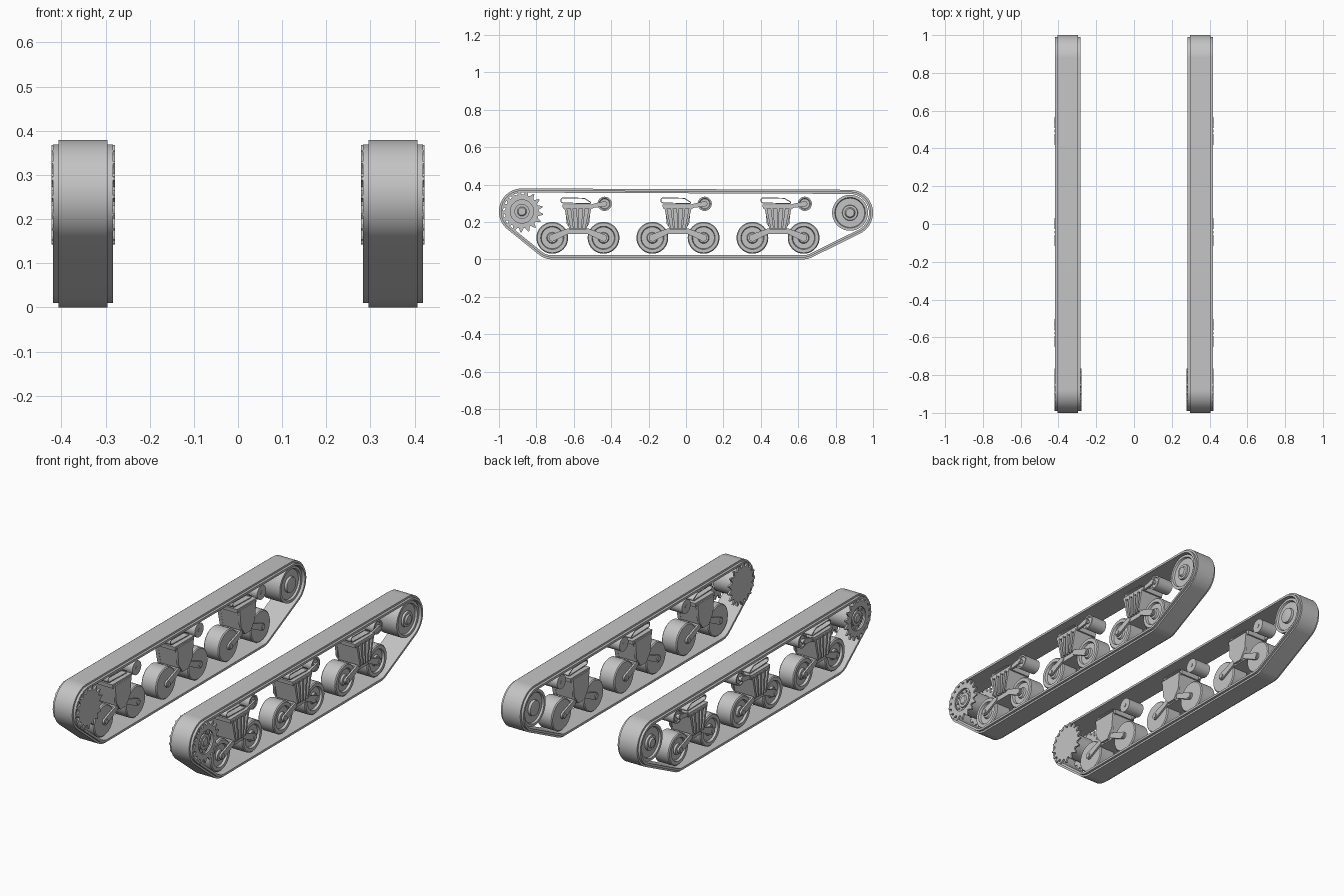
import bpy, bmesh
from math import sin, cos, pi, tau

if "Cube" in bpy.data.objects:
    bpy.data.objects.remove(bpy.data.objects["Cube"], do_unlink=True)

steel = bpy.data.materials.new("grey_steel")
steel.use_nodes = True
GREY = (0.55, 0.55, 0.55, 1)
steel.diffuse_color = GREY
steel.node_tree.nodes["Principled BSDF"].inputs["Base Color"].default_value = GREY

MID = 0.351  # x of the track centre line
parts = []


def loft(name, loops, cyclic=False):
    """Skin equal-length loops of points, capped or closed, and mirror the part across x."""
    bm = bmesh.new()
    rings = [[bm.verts.new(p) for p in loop] for loop in loops]
    n = len(rings[0])
    pairs = list(zip(rings, rings[1:]))
    if cyclic:
        pairs.append((rings[-1], rings[0]))
    else:
        bm.faces.new(rings[0])
        bm.faces.new(rings[-1])
    for a, b in pairs:
        for i in range(n):
            j = (i + 1) % n
            bm.faces.new((a[i], a[j], b[j], b[i]))
    bmesh.ops.recalc_face_normals(bm, faces=bm.faces)
    mesh = bpy.data.meshes.new(name)
    bm.to_mesh(mesh)
    bm.free()
    mesh.materials.append(steel)
    ob = bpy.data.objects.new(name, mesh)
    bpy.context.collection.objects.link(ob)
    ob.modifiers.new("both_sides", 'MIRROR')
    parts.append(ob)
    return ob


def at(x, pts):
    return [(MID + x, y, z) for y, z in pts]


def prism(name, pts, x0, x1):
    return loft(name, [at(x0, pts), at(x1, pts)])


def circle(y, z, r, n=32):
    return [(y + r * cos(tau * i / n), z + r * sin(tau * i / n)) for i in range(n)]


def lathe(name, y, z, profile, n=32):
    return loft(name, [at(x, circle(y, z, r, n)) for x, r in profile])


def wrap(circles, grow=0, n=32):
    """Outline of a band stretched round circles given as (y, z, radius)."""
    pts = []
    for i in range(n):
        c, s = cos(tau * i / n), sin(tau * i / n)
        y, z, r = max(circles, key=lambda k: k[0] * c + k[1] * s + k[2])
        pts.append((y + (r + grow) * c, z + (r + grow) * s))
    return pts


def gear(y, z, root, tip, teeth):
    pts = []
    for i in range(teeth):
        for k, r in ((0, root), (0.25, root), (0.55, tip), (0.7, tip)):
            a = tau * (i + k) / teeth
            pts.append((y + r * cos(a), z + r * sin(a)))
    return pts


# Track belt: narrow outer pad on a wider inner band
FRONT, REAR, WHEEL_Z = (-0.877, 0.256), (0.877, 0.249), 0.115
route = [(*FRONT, 0.123), (*REAR, 0.123),
         (-0.715, WHEEL_Z, WHEEL_Z), (0.625, WHEEL_Z, WHEEL_Z)]
section = [(-0.055, 0), (0.055, 0), (0.055, -0.01), (0.068, -0.01),
           (0.068, -0.022), (-0.068, -0.022), (-0.068, -0.01), (-0.055, -0.01)]
loft("track_belt", [at(x, wrap(route, g, 144)) for x, g in section], cyclic=True)

# Drive sprocket: toothed plates on a drum, open ring and hub on the outside
teeth = 17
cog = gear(*FRONT, 0.09, 0.113, teeth)
bore = circle(*FRONT, 0.062, len(cog))
prism("sprocket_inner_plate", cog, -0.073, -0.063)
loft("sprocket_outer_ring", [at(0.062, cog), at(0.071, cog),
                             at(0.071, bore), at(0.062, bore)], cyclic=True)
lathe("sprocket_drum", *FRONT, [(-0.065, 0.066), (0.055, 0.066)])
lathe("sprocket_hub", *FRONT, [(0.05, 0.04), (0.064, 0.04), (0.064, 0.025),
                               (0.069, 0.02)])
for y, z in circle(*FRONT, 0.052, 10):
    lathe("sprocket_bolt", y, z, [(0.05, 0.005), (0.061, 0.005)], 6)

# Rear idler wheel with recessed web and stepped hub
lathe("idler_wheel", *REAR, [
    (-0.062, 0.02), (-0.058, 0.04), (-0.045, 0.042), (-0.045, 0.078), (-0.055, 0.082),
    (-0.055, 0.096), (0.055, 0.096), (0.055, 0.082), (0.045, 0.078), (0.045, 0.042),
    (0.056, 0.04), (0.056, 0.028), (0.064, 0.022)], 40)


def road_wheel(y):
    lathe("road_wheel", y, WHEEL_Z, [
        (-0.046, 0.062), (-0.046, 0.08), (-0.041, 0.085), (0.041, 0.085), (0.046, 0.08),
        (0.046, 0.062), (0.034, 0.058), (0.034, 0.03), (0.044, 0.026)], 40)
    lathe("wheel_axle", y, WHEEL_Z, [(-0.064, 0.013), (0.064, 0.013)], 16)


def bogie(y):
    # Spring housing with ribs outside and a pointed plate inside
    def shape(top, low, z_top, z_low):
        return [(y - top, z_top), (y + top, z_top), (y + low, z_low), (y - low, z_low)]

    prism("bogie_housing", shape(0.074, 0.046, 0.282, 0.165), -0.055, 0.052)
    prism("housing_cap", shape(0.084, 0.08, 0.294, 0.272), -0.06, 0.066)
    for f in (-1, -0.5, 0, 0.5, 1):
        top, low = y + f * 0.067, y + f * 0.041
        prism("housing_rib", [(top - 0.007, 0.28), (top + 0.007, 0.28),
                              (low + 0.005, 0.16), (low - 0.005, 0.16)], 0.05, 0.07)
    prism("housing_inner_plate", [(y - 0.07, 0.285), (y + 0.07, 0.285), (y + 0.06, 0.19),
                                  (y + 0.025, 0.14), (y - 0.025, 0.14),
                                  (y - 0.06, 0.19)], -0.067, -0.054)
    prism("rocker_bar", shape(0.055, 0.06, 0.16, 0.135), -0.052, 0.056)

    # Wheels on swing arms, both sides of each wheel
    for s in (-1, 1):
        wheel_y = y + s * 0.137
        road_wheel(wheel_y)
        arm = wrap([(wheel_y, WHEEL_Z, 0.019), (y + s * 0.05, 0.152, 0.014)])
        for x in (-0.06, 0.05):
            prism("swing_arm", arm, x, x + 0.01)

    # Hollow return skid above the housing
    skid = [(y - 0.078, 0.315, 0.016), (y + 0.03, 0.315, 0.014), (y + 0.062, 0.303, 0.008)]
    outer, inner = wrap(skid), wrap(skid, -0.005)
    loft("return_skid", [at(-0.04, outer), at(0.05, outer),
                         at(0.05, inner), at(-0.04, inner)], cyclic=True)

    # Return roller on its bracket
    roller = (y + 0.143, 0.297)
    lathe("return_roller", *roller, [(-0.048, 0.03), (-0.048, 0.038), (0.046, 0.038),
                                     (0.046, 0.03), (0.04, 0.026)])
    lathe("roller_axle", *roller, [(-0.05, 0.01), (0.062, 0.01)], 16)
    prism("roller_bracket", wrap([(*roller, 0.014), (y + 0.07, 0.284, 0.01)]), 0.05, 0.06)


for centre in (-0.578, -0.043, 0.492):
    bogie(centre)

# Smooth round surfaces, keep hard edges
bpy.ops.object.select_all(action='DESELECT')
for ob in parts:
    ob.select_set(True)
bpy.context.view_layer.objects.active = parts[0]
bpy.ops.object.shade_smooth_by_angle(angle=pi / 6)
